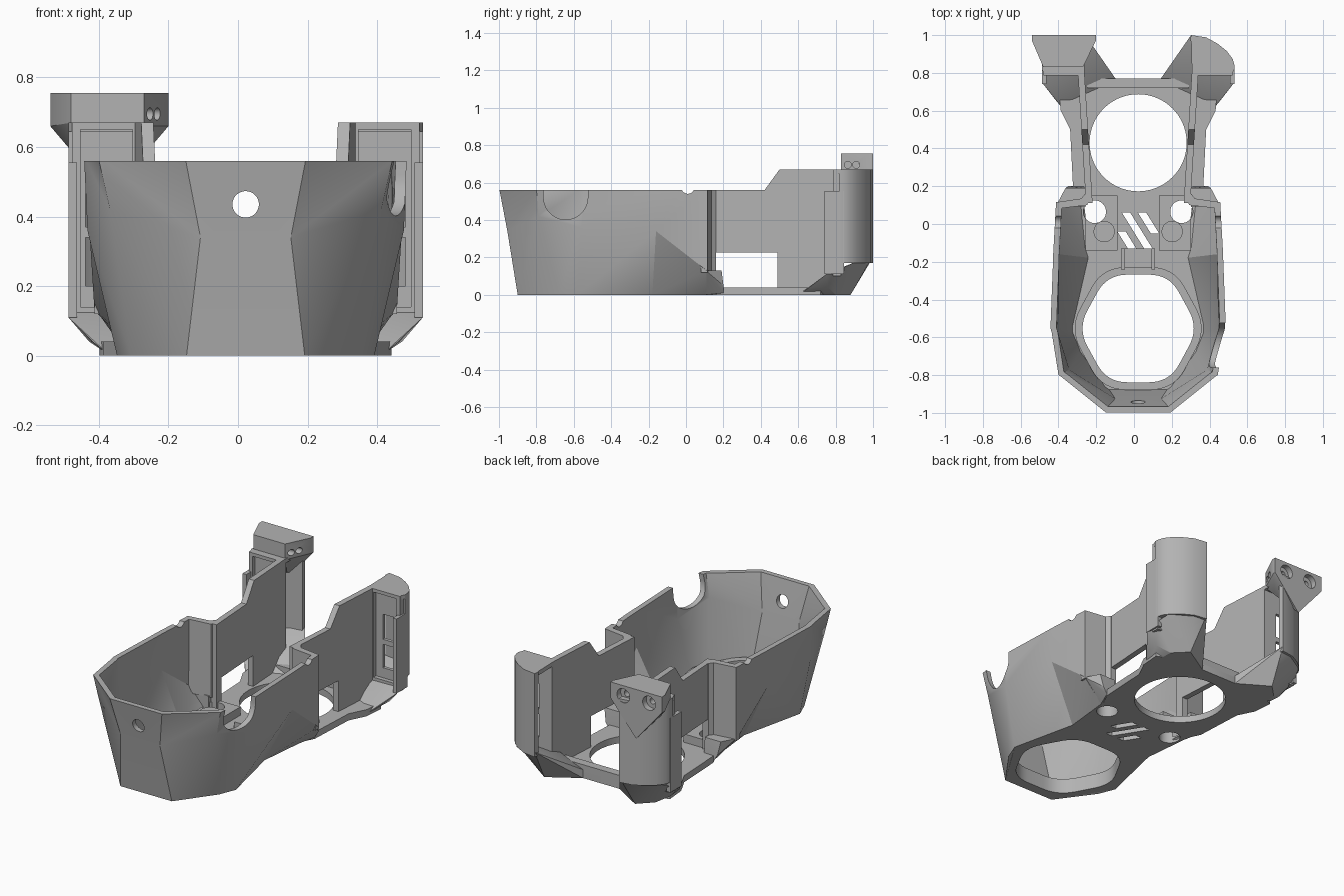
import bpy, bmesh, math
from mathutils import Matrix, Vector

if "Cube" in bpy.data.objects:
    bpy.data.objects.remove(bpy.data.objects["Cube"])

CX = 0.022  # symmetry plane
grey = bpy.data.materials.new("light grey plastic")
grey.use_nodes = True
grey.diffuse_color = (0.45, 0.45, 0.45, 1)
grey.node_tree.nodes["Principled BSDF"].inputs["Base Color"].default_value = (0.45, 0.45, 0.45, 1)
parts = []


def finish(name, bm, part=True):
    bmesh.ops.recalc_face_normals(bm, faces=bm.faces)
    me = bpy.data.meshes.new(name)
    bm.to_mesh(me)
    bm.free()
    ob = bpy.data.objects.new(name, me)
    bpy.context.collection.objects.link(ob)
    me.materials.append(grey)
    if part:
        parts.append(ob)
    else:
        ob.hide_render = True
    return ob


def prism(name, pts, a, b, axis="z", part=True):
    """Extrude a flat outline along z (x,y points) or x (y,z points)."""
    bm = bmesh.new()
    put = (lambda p: (CX + p[0], p[1], a)) if axis == "z" else (lambda p: (CX + a, p[0], p[1]))
    f = bm.faces.new([bm.verts.new(put(p)) for p in pts])
    ext = bmesh.ops.extrude_face_region(bm, geom=[f])["geom"]
    step = Vector((0, 0, b - a)) if axis == "z" else Vector((b - a, 0, 0))
    bmesh.ops.translate(bm, vec=step, verts=[v for v in ext if isinstance(v, bmesh.types.BMVert)])
    return finish(name, bm, part)


def box(name, x, y, z, part=True):
    return prism(name, [(x[0], y[0]), (x[1], y[0]), (x[1], y[1]), (x[0], y[1])], *z, part=part)


def rod(name, at, r, depth, axis="z", part=True, n=48):
    bm = bmesh.new()
    rot = {"z": Matrix(), "x": Matrix.Rotation(math.pi / 2, 4, "Y"), "y": Matrix.Rotation(math.pi / 2, 4, "X")}[axis]
    bmesh.ops.create_cone(bm, cap_ends=True, segments=n, radius1=r, radius2=r, depth=depth,
                          matrix=Matrix.Translation((CX + at[0], at[1], at[2])) @ rot)
    return finish(name, bm, part)


def hull(name, pts):
    bm = bmesh.new()
    for x, y, z in pts:
        bm.verts.new((CX + x, y, z))
    bmesh.ops.convex_hull(bm, input=bm.verts)
    bmesh.ops.delete(bm, geom=[v for v in bm.verts if not v.link_faces], context="VERTS")
    return finish(name, bm)


def bake(ob):
    dg = bpy.context.evaluated_depsgraph_get()
    me = bpy.data.meshes.new_from_object(ob.evaluated_get(dg))
    ob.modifiers.clear()
    ob.data = me


def cut(targets, cutters):
    for ob in targets:
        for c in cutters:
            m = ob.modifiers.new("cut", "BOOLEAN")
            m.operation, m.solver, m.object = "DIFFERENCE", "EXACT", c
        bake(ob)
    for c in cutters:
        bpy.data.objects.remove(c)


def both(half):
    """Close a half outline by mirroring it."""
    return half + [(-x, y) for x, y in reversed(half)]


def hexagon(s):
    """Hexagon around the front opening with softly rounded corners."""
    c = [Vector(p) * s for p in ((.32, 0), (.165, .285), (-.165, .285), (-.32, 0), (-.165, -.285), (.165, -.285))]
    out = []
    for i, p in enumerate(c):
        a, b = p.lerp(c[i - 1], .33), p.lerp(c[(i + 1) % 6], .33)
        for k in range(9):
            t = k / 8
            q = a * (1 - t) ** 2 + p * 2 * t * (1 - t) + b * t * t
            out.append((q.x, q.y - .553))
    return out


# Faceted front bowl, pinched at the waist
rings = [
    [(.17, -.9, 0), (.33, -.68, 0), (.37, -.58, 0), (.28, -.18, 0), (.31, .11, 0)],
    [(.13, -.955, .34), (.39, -.79, .42), (.455, -.56, .36), (.448, -.16, .34), (.435, .11, .13)],
    [(.175, -1, .575), (.425, -.8, .575), (.465, -.55, .575), (.45, -.16, .575), (.435, .11, .575)],
]
bm = bmesh.new()
rows = []
for ring in rings:
    full = [(-x, y, z) for x, y, z in reversed(ring)] + ring
    rows.append([bm.verts.new((CX + x, y, z)) for x, y, z in full])
for lo, hi in zip(rows, rows[1:]):
    for i in range(len(lo) - 1):
        quad = (lo[i], lo[i + 1], hi[i + 1], hi[i])
        if i < 4:
            bm.faces.new((quad[0], quad[1], quad[3]))
            bm.faces.new((quad[1], quad[2], quad[3]))
        elif i > 4:
            bm.faces.new(quad[:3])
            bm.faces.new((quad[0], quad[2], quad[3]))
        else:
            bm.faces.new(quad)
me = bpy.data.meshes.new("front_bowl")
bm.to_mesh(me)
bm.free()
me.materials.append(grey)
bowl = bpy.data.objects.new("front_bowl", me)
bpy.context.collection.objects.link(bowl)
parts.append(bowl)
sol = bowl.modifiers.new("wall", "SOLIDIFY")
sol.thickness, sol.offset = 0.032, -1
bake(bowl)
cut([bowl], [
    rod("port", (0, -.95, .435), .038, .3, "y", False),
    rod("scoop", (.45, -.643, .52), .118, .3, "x", False),
    box("scoop_top", (.3, .6), (-.761, -.525), (.52, .7), False),
    rod("rim_nick", (0, .01, .575), .035, 1.4, "x", False),
    box("rim_trim", (-.7, .7), (-1.2, .5), (.56, .8), False),
    box("base_trim", (-.7, .7), (-1.2, .5), (-.2, 0), False),
])

# Floor plate with openings
floor = prism("floor", both([(.17, -.9), (.37, -.58), (.28, -.18), (.31, .13), (.345, .2), (.36, .5),
                             (.41, .6), (.42, .72), (.3, .77)]), 0, .04)
collar = prism("front_collar", hexagon(1.14), 0, .09)
pads = [box("mount_pad", sorted((s * .11, s * .28)), (-.14, .15), (.03, .09)) for s in (-1, 1)]
cutters = [prism("front_opening", hexagon(1), -.1, .3, part=False),
           rod("rear_opening", (0, .43, 0), .257, .3, part=False, n=72)]
cutters += [rod("screw_opening", (s * .23, .065, 0), .06, .4, part=False) for s in (-1, 1)]
for x, y, h in ((-.06, -.085, .045), (-.005, -.035, .095), (.055, .005, .055)):
    sx = .62 * h
    cutters.append(prism("slit", [(x + sx - .022, y - h), (x + sx + .022, y - h),
                                  (x - sx + .022, y + h), (x - sx - .022, y + h)], -.1, .2, part=False))
cut([floor, collar] + pads, cutters)
box("channel_base", (-.085, .085), (-.24, -.13), (.02, .06))
box("rear_lip", (-.27, .27), (.72, .77), (.02, .08))

for s, side in ((1, "left"), (-1, "right")):
    def m(pts):
        return [(s * p[0], *p[1:]) for p in pts]

    rod(side + "_boss", (s * .18, -.04, .07), .056, .09)
    box(side + "_channel_rib", sorted((s * .07, s * .09)), (-.24, -.13), (.02, .1))
    # Step between bowl and side wall, with a tapered foot
    prism(side + "_step", m([(.435, .08), (.435, .115), (.30, .135), (.282, .16), (.25, .16),
                             (.27, .1)]), .12, .56)
    hull(side + "_step_foot", m([(.28, .09, .13), (.43, .105, .13), (.385, .19, .13), (.28, .19, .13),
                                 (.28, .09, 0), (.31, .105, 0), (.345, .2, .01), (.37, .2, .05), (.28, .2, 0)]))
    # Side wall, leaning outwards towards the rear, with a low window
    wall = prism(side + "_side_wall", [(.11, .02), (.11, .56), (.42, .56), (.5, .67), (.83, .67), (.83, .02),
                                       (.49, .02), (.49, .225), (.16, .225), (.16, .02)],
                 s * .245, s * .28, "x")
    for v in wall.data.vertices:
        v.co.x += s * .062 * (v.co.y - .17)

    # Rear column: faceted foot, curved shell, slotted panel and cap
    hull(side + "_column_foot", m([(.12, .77, 0), (.3, .88, 0), (.38, .8, 0), (.39, .6, 0), (.44, .66, .04),
                                   (.12, .77, .05), (.45, .76, .04), (.51, .75, .11), (.51, .83, .14),
                                   (.47, .915, .18), (.36, .988, .19), (.28, 1, .2), (.28, .76, .11)]))
    outer = [(.51, .82), (.51, .84), (.5, .875), (.47, .915), (.42, .955), (.36, .988), (.28, 1)]
    inner = [(.275, .97), (.35, .958), (.40, .93), (.45, .89), (.475, .86), (.48, .82)]
    prism(side + "_column_shell", m(outer + inner), .17, .67)
    box(side + "_column_flange", sorted((s * .485, s * .51)), (.74, .845), (.11, .555))
    panel = box(side + "_slotted_panel", sorted((s * .285, s * .5)), (.785, .83), (.1, .67))
    slots = [box("slot", sorted((s * .37, s * .46)), (.7, .9), z, False) for z in ((.2, .34), (.37, .52))]
    slots.append(box("recess", sorted((s * .325, s * .475)), (.7, .81), (.14, .65), False))
    cut([panel], slots)
    prism(side + "_column_cap", m([(.285, .80), (.5, .80)] + outer), .645, .67)

# Sensor head on the right column, with blind screw bores and side holes
head = hull("sensor_head", [(x - CX, y, z) for x, y, z in (
    (-.54, 1, .755), (-.2, 1, .755), (-.2, .985, .66), (-.54, 1, .66), (-.2, .975, .755), (-.54, .97, .755),
    (-.54, .97, .66), (-.27, .83, .755), (-.48, .83, .755), (-.48, .83, .67), (-.27, .83, .66),
    (-.46, .9, .58), (-.28, .9, .6), (-.37, 1, .46), (-.2, 1, .66))])
bores = []
for x in (-.455, -.285):
    bores.append(rod("counterbore", (x - CX, 1, .695), .042, .07, "y", False))
    bores.append(rod("screw_bore", (x - CX, .97, .695), .018, .1, "y", False))
for y in (.865, .91):
    bores.append(rod("side_bore", (-.22 - CX, y, .695), .018, .16, "x", False))
cut([head], bores)

# Soft shading with crisp edges
bpy.ops.object.select_all(action="DESELECT")
for ob in parts:
    ob.select_set(True)
bpy.context.view_layer.objects.active = bowl
bpy.ops.object.shade_smooth_by_angle(angle=math.radians(25))
